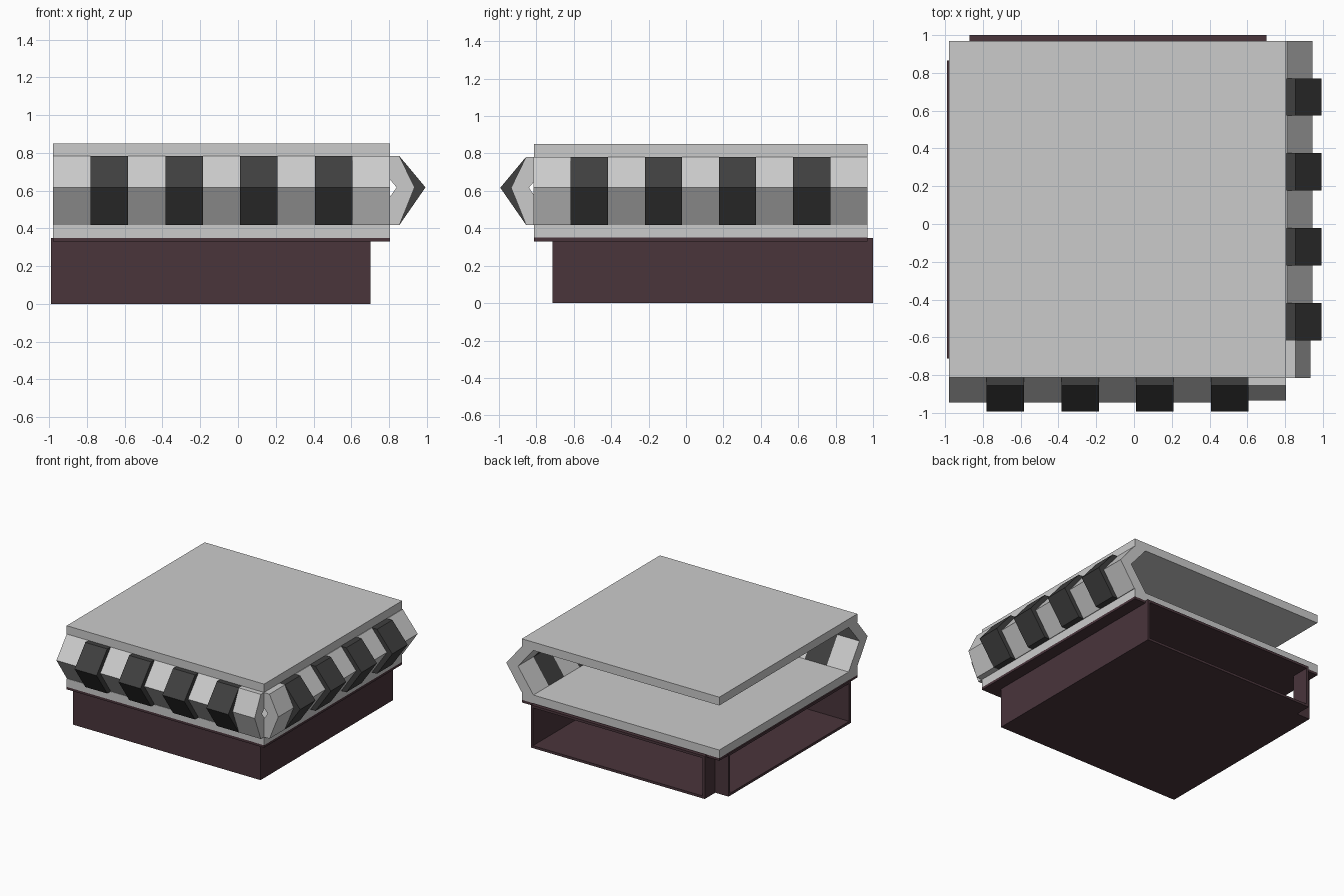
import bpy, bmesh

if "Cube" in bpy.data.objects:
    bpy.data.objects.remove(bpy.data.objects["Cube"])


def material(name, rgb):
    m = bpy.data.materials.new(name)
    m.diffuse_color = (*rgb, 1)
    m.use_nodes = True
    m.node_tree.nodes["Principled BSDF"].inputs["Base Color"].default_value = m.diffuse_color
    return m


BLACK = material("black", (0.05, 0.05, 0.05))
PLUM = material("dark_plum", (0.068, 0.035, 0.044))


def prism(name, outline, vec, mat=None):
    """Extrude a flat 3D outline along vec into a closed solid."""
    bm = bmesh.new()
    face = bm.faces.new([bm.verts.new(p) for p in outline])
    ext = bmesh.ops.extrude_face_region(bm, geom=[face], use_keep_orig=True)
    verts = [g for g in ext["geom"] if isinstance(g, bmesh.types.BMVert)]
    bmesh.ops.translate(bm, verts=verts, vec=vec)
    bmesh.ops.recalc_face_normals(bm, faces=bm.faces[:])
    me = bpy.data.meshes.new(name)
    bm.to_mesh(me)
    bm.free()
    ob = bpy.data.objects.new(name, me)
    bpy.context.collection.objects.link(ob)
    if mat:
        me.materials.append(mat)
    return ob


def box(name, x0, x1, y0, y1, z0, z1, mat=None):
    pts = [(x0, y0, z0), (x1, y0, z0), (x1, y1, z0), (x0, y1, z0)]
    return prism(name, pts, (0, 0, z1 - z0), mat)


# Roof and floor slabs
L, R, F, B = -0.98, 0.805, -0.813, 0.97
box("roof_slab", L, R, F, B, 0.782, 0.85)
box("floor_slab", L, R, F, B, 0.35, 0.418)
box("floor_trim", L, R, F, B, 0.33, 0.351, PLUM)

# Facade sections: (distance out from centre, z), hollow chevrons
LO, MID, HI = 0.418, 0.617, 0.782
inner = [(0.70, HI), (0.84, MID), (0.70, LO)]
light = [(0.81, LO), (0.945, MID), (0.81, HI)] + inner
dark = [(0.80, LO), (0.855, LO), (0.993, MID), (0.855, HI), (0.80, HI)] + inner
corner = [(0.80, LO), (0.855, LO), (0.935, MID), (0.855, HI), (0.80, HI)] + inner

# Alternating facade blocks on the front and the right side
N = 9
step = (R - L) / N
for i in range(N):
    if i == N - 1:
        section, label, mat = corner, "corner_panel", None
    elif i % 2:
        section, label, mat = dark, "window_block", BLACK
    else:
        section, label, mat = light, "wall_panel", None
    x = L + i * step
    y = B - i * step
    prism("front_" + label, [(x, -d, z) for d, z in section], (step, 0, 0), mat)
    prism("right_" + label, [(d, y, z) for d, z in section], (0, -step, 0), mat)

# Base: notched floor and ceiling plates
X0, X1, Y0, Y1, NX, NY = -0.99, 0.703, -0.713, 1.0, -0.87, 0.865
T = 0.02
foot = [(X0, Y0), (X1, Y0), (X1, Y1), (NX, Y1), (NX, NY), (X0, NY)]
for name, z in (("base_floor", 0.0), ("base_ceiling", 0.329)):
    prism(name, [(x, y, z) for x, y in foot], (0, 0, T), PLUM)

# Base walls on front and right; back and left stay open
box("base_front_wall", X0, X1, Y0, Y0 + T, 0, 0.345, PLUM)
box("base_right_wall", X1 - T, X1, Y0, Y1, 0, 0.345, PLUM)

# Walls lining the corner notch
box("notch_back_wall", NX, NX + T, NY - T, Y1, 0, 0.345, PLUM)
box("notch_left_wall", X0, NX + T, NY - T, NY, 0, 0.345, PLUM)
